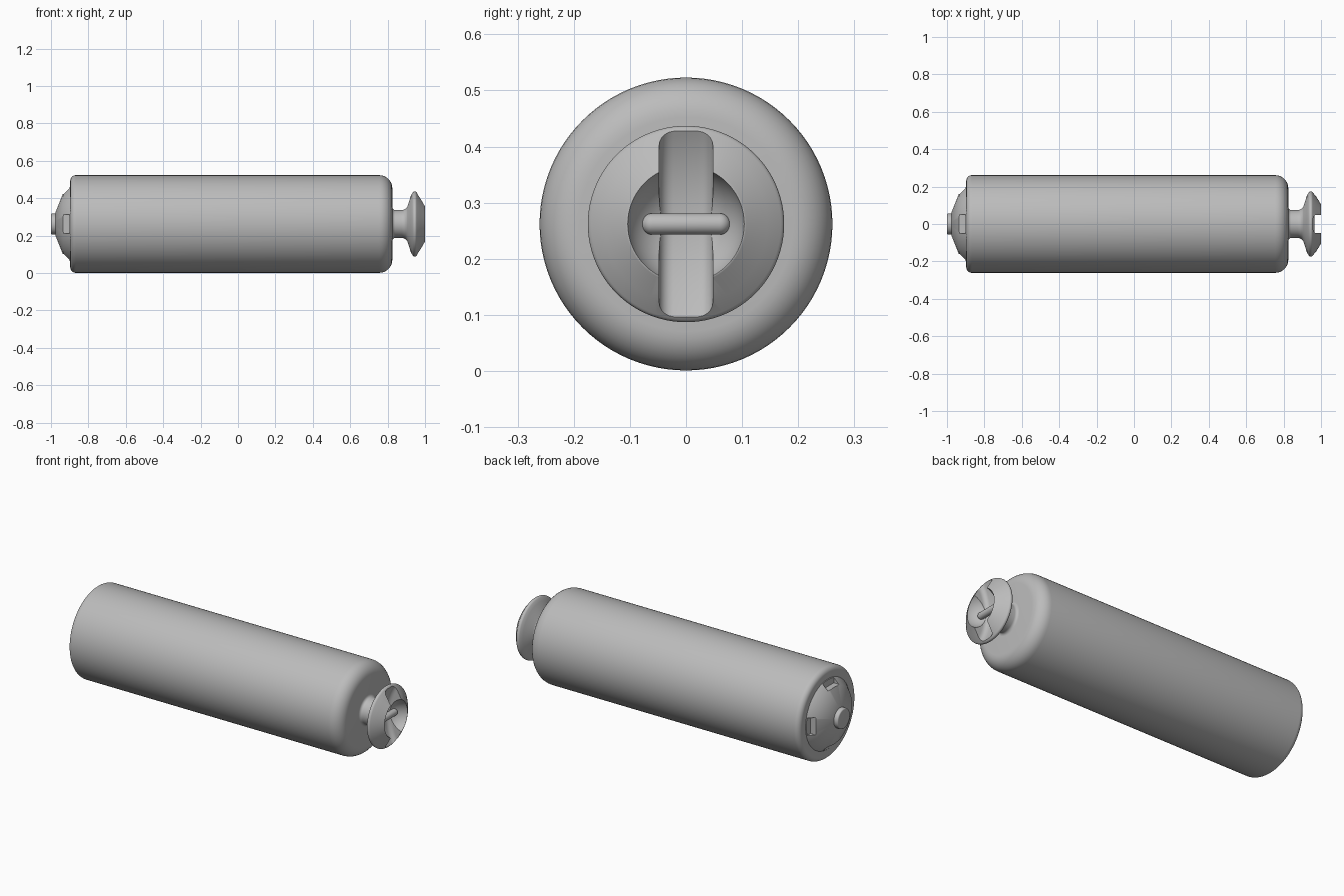
import bpy, bmesh, math
from mathutils import Matrix, Vector

cube = bpy.data.objects.get("Cube")
if cube:
    bpy.data.objects.remove(cube, do_unlink=True)

AXIS_Z = 0.262  # height of the long axis

grey = bpy.data.materials.new("plain grey")
grey.use_nodes = True
grey.diffuse_color = (0.5, 0.5, 0.5, 1)
grey.node_tree.nodes["Principled BSDF"].inputs["Base Color"].default_value = (0.5, 0.5, 0.5, 1)


def make_object(name, bm):
    bmesh.ops.recalc_face_normals(bm, faces=bm.faces)
    mesh = bpy.data.meshes.new(name)
    bm.to_mesh(mesh)
    bm.free()
    mesh.materials.append(grey)
    obj = bpy.data.objects.new(name, mesh)
    bpy.context.collection.objects.link(obj)
    obj.location.z = AXIS_Z
    return obj


def activate(obj):
    bpy.ops.object.select_all(action='DESELECT')
    obj.select_set(True)
    bpy.context.view_layer.objects.active = obj


def smooth(obj, angle=30):
    activate(obj)
    bpy.ops.object.shade_smooth_by_angle(angle=math.radians(angle))


def lathe(name, profile, steps=96):
    """Revolve (x, radius) points around the long axis."""
    bm = bmesh.new()
    verts = [bm.verts.new((x, 0, r)) for x, r in profile]
    edges = [bm.edges.new(pair) for pair in zip(verts, verts[1:])]
    bmesh.ops.spin(bm, geom=verts + edges, axis=(1, 0, 0), cent=(0, 0, 0),
                   angle=math.tau, steps=steps)
    bmesh.ops.remove_doubles(bm, verts=bm.verts, dist=1e-5)
    return make_object(name, bm)


def arc(cx, cr, radius, start, end, steps=8):
    angles = [math.radians(start + (end - start) * i / steps) for i in range(steps + 1)]
    return [(cx + radius * math.cos(a), cr + radius * math.sin(a)) for a in angles]


def cut(obj, cutter):
    cutter.hide_render = True
    mod = obj.modifiers.new("cut", 'BOOLEAN')
    mod.operation = 'DIFFERENCE'
    mod.solver = 'EXACT'
    mod.object = cutter
    activate(obj)
    bpy.ops.object.modifier_apply(modifier=mod.name)
    bpy.data.objects.remove(cutter, do_unlink=True)


# Cylindrical body with a wide fillet at the knob end and a small one at the cap end
body = lathe("body", [(-0.897, 0)] + arc(-0.867, 0.231, 0.03, 180, 90)
             + arc(0.755, 0.191, 0.07, 90, 0) + [(0.825, 0)])
smooth(body)

# Conical end cap with four notches around its edge
cap = lathe("end_cap", [(-0.975, 0), (-0.975, 0.065), (-0.935, 0.165),
                        (-0.897, 0.2), (-0.88, 0.2), (-0.88, 0)])
for i in range(4):
    bm = bmesh.new()
    bmesh.ops.create_cube(bm, size=1, matrix=Matrix.Rotation(i * math.pi / 2, 4, 'X')
                          @ Matrix.Translation((-0.918, 0, 0.2))
                          @ Matrix.Diagonal((0.036, 0.1, 0.08, 1)))
    cut(cap, make_object("notch_cutter", bm))
smooth(cap)

# Round pin at the centre of the cap
pin = lathe("pin", [(-1, 0)] + arc(-0.993, 0.05, 0.007, 180, 90, 4)
            + [(-0.96, 0.057), (-0.96, 0)], 48)
smooth(pin)

# Knob: flared neck, wide rim and sloping front
knob = lathe("knob", [(0.81, 0), (0.81, 0.085)] + arc(0.84, 0.09, 0.015, 180, 270, 5)
             + arc(0.875, 0.11, 0.035, 270, 330, 6)
             + [(0.925, 0.153)] + arc(0.945, 0.163, 0.012, 150, 30, 8)
             + [(0.975, 0.145)] + arc(0.993, 0.103, 0.007, 45, 0, 4) + [(1, 0)])

# Hollow bowl in the knob
bowl = lathe("bowl_cutter", arc(1.025, 0, 0.107, 180, 0, 32), 64)
cut(knob, bowl)

# Curved groove running vertically across the knob
bm = bmesh.new()
bmesh.ops.create_cone(bm, cap_ends=True, segments=160, radius1=0.345, radius2=0.345,
                      depth=0.096, matrix=Matrix.Translation((1.26, 0, 0))
                      @ Matrix.Rotation(math.pi / 2, 4, 'X'))
rims = [e for e in bm.edges if abs(e.verts[0].co.y - e.verts[1].co.y) < 1e-4]
bmesh.ops.bevel(bm, geom=rims, offset=0.025, segments=5, profile=0.5, affect='EDGES')
cut(knob, make_object("groove_cutter", bm))
smooth(knob)

# Rounded crossbar inside the bowl
bar = lathe("crossbar", arc(-0.06, 0, 0.019, 180, 90) + arc(0.06, 0, 0.019, 90, 0), 32)
bar.rotation_euler.z = math.pi / 2
bar.location.x = 0.945
smooth(bar)
